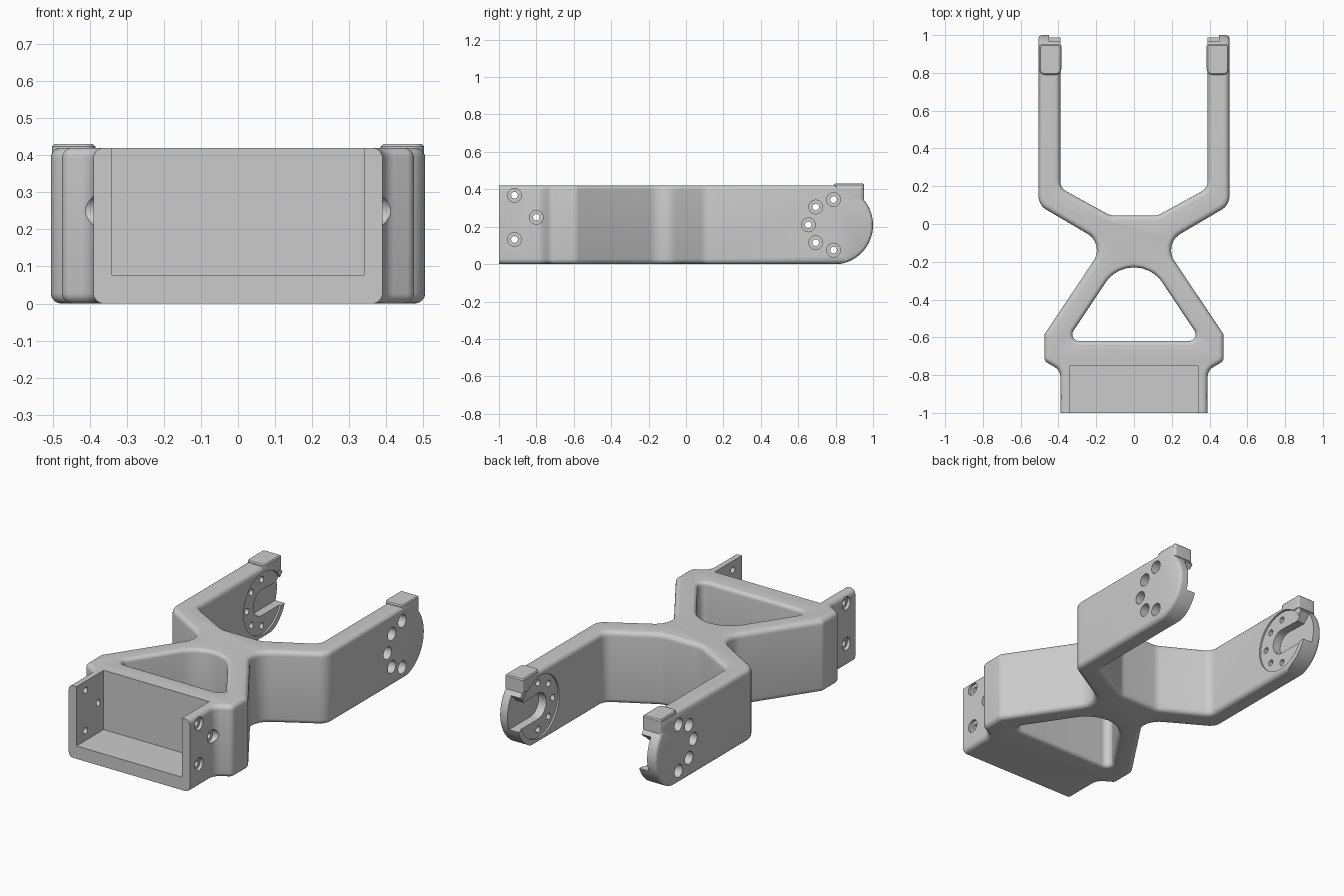
import bpy
import bmesh
import math
from mathutils import Vector

if "Cube" in bpy.data.objects:
    bpy.data.objects.remove(bpy.data.objects["Cube"])

grey = bpy.data.materials.new("plain_grey")
grey.diffuse_color = (0.6, 0.6, 0.6, 1)
grey.use_nodes = True
grey.node_tree.nodes["Principled BSDF"].inputs["Base Color"].default_value = grey.diffuse_color

H = 0.42                # frame height
HUB_Y, HUB_Z = 0.789, 0.21


def fillet(pts, steps=8):
    """Round the corners of a closed (x, y, radius) outline."""
    out = []
    for i, (x, y, r) in enumerate(pts):
        p = Vector((x, y))
        if r == 0:
            out.append(p)
            continue
        a = (Vector(pts[i - 1][:2]) - p).normalized()
        b = (Vector(pts[(i + 1) % len(pts)][:2]) - p).normalized()
        h = a.angle(b) / 2
        t = r / math.tan(h)
        c = p + (a + b).normalized() * (r / math.sin(h))
        v0, v1 = p + a * t - c, p + b * t - c
        for k in range(steps + 1):
            s = k / steps
            out.append(c + (v0 * (1 - s) + v1 * s).normalized() * r)
    return out


def mirrored(half):
    return half + [(-x, y, r) for x, y, r in reversed(half)]


def offset(pts, d):
    """Move a counter-clockwise outline inward by d."""
    out = []
    for i, p in enumerate(pts):
        e0 = (p - pts[i - 1]).normalized()
        e1 = (pts[(i + 1) % len(pts)] - p).normalized()
        n0, n1 = Vector((-e0.y, e0.x)), Vector((-e1.y, e1.x))
        out.append(p + (n0 + n1) * (d / (1 + n0.dot(n1))))
    return out


def loft(name, pts, levels, axis="Z"):
    """Stack offset copies of an outline: levels are (height, inset)."""
    bm = bmesh.new()
    rings = []
    for h, d in levels:
        ring = []
        for p in offset(pts, d):
            co = (p.x, p.y, h) if axis == "Z" else (h, p.x, p.y)
            ring.append(bm.verts.new(co))
        rings.append(ring)
    n = len(pts)
    for a, b in zip(rings, rings[1:]):
        for i in range(n):
            j = (i + 1) % n
            bm.faces.new((a[i], a[j], b[j], b[i]))
    bm.faces.new(rings[0][::-1])
    bm.faces.new(rings[-1])
    bmesh.ops.recalc_face_normals(bm, faces=bm.faces)
    me = bpy.data.meshes.new(name)
    bm.to_mesh(me)
    bm.free()
    me.materials.append(grey)
    ob = bpy.data.objects.new(name, me)
    bpy.context.collection.objects.link(ob)
    return ob


def rounded(lo, hi, r, sign=1, steps=5):
    """Levels for a solid with rounded rims."""
    q = [(r * (1 - math.cos(a)), sign * r * (1 - math.sin(a)))
         for a in (math.pi / 2 * k / steps for k in range(steps + 1))]
    return [(lo + z, d) for z, d in q] + [(hi - z, d) for z, d in reversed(q)]


def combine(ob, tool, operation="DIFFERENCE"):
    m = ob.modifiers.new("cut", "BOOLEAN")
    m.operation, m.object, m.solver = operation, tool, "EXACT"
    bpy.context.view_layer.objects.active = ob
    bpy.ops.object.modifier_apply(modifier=m.name)
    bpy.data.objects.remove(tool)


def rod(y, z, r, x0, x1, n=24):
    """Round cutter along x."""
    pts = [Vector((y + r * math.cos(2 * math.pi * k / n),
                   z + r * math.sin(2 * math.pi * k / n))) for k in range(n)]
    return loft("rod_cutter", pts, [(x0, 0), (x1, 0)], "X")


# Fork frame: plan outline, right half from the front to the arm tip and back
plan = fillet(mirrored([
    (0.39, -1.1, 0), (0.39, -0.775, 0.06), (0.475, -0.725, 0.035),
    (0.475, -0.585, 0.035), (0.154, -0.106, 0.1), (0.505, 0.10, 0.08),
    (0.505, 1.1, 0), (0.39, 1.1, 0), (0.39, 0.19, 0.06), (0.125, 0.045, 0.08)]))
frame = loft("fork_frame", plan, rounded(0, H, 0.028))

# Side profile trims the front square and the arm tips round
arc = [Vector((HUB_Y + 0.211 * math.cos(a), HUB_Z - 0.001 + 0.211 * math.sin(a)))
       for a in (math.radians(-90 + 131 * k / 28) for k in range(29))]
side = [Vector((-1, -0.002))] + arc + [
    Vector((0.948, 0.36)), Vector((0.948, 0.47)), Vector((-1, 0.47))]
combine(frame, loft("side_trim", side, rounded(-0.507, 0.507, 0.022), "X"), "INTERSECT")

# Triangular window with rounded rims
window = fillet([(-0.357, -0.62, 0.035), (0.357, -0.62, 0.035), (0, -0.085, 0.18)], 12)
flare = rounded(0, H, 0.022, -1)
rim = flare[0][1]
combine(frame, loft("window_cutter", window, [(-0.02, rim)] + flare + [(H + 0.02, rim)]))

# Tray, open at the front and top
tray = [Vector(p) for p in ((-0.34, -1.1), (0.34, -1.1), (0.34, -0.75), (-0.34, -0.75))]
combine(frame, loft("tray_cutter", tray, [(0.075, 0), (0.6, 0)]))

# Axle slot outline in the inner face of each arm tip
slot = [Vector((1.1, 0.33)), Vector((0.97, 0.33)), Vector((0.92, 0.28))]
slot += [Vector((HUB_Y + 0.075 * math.cos(a), HUB_Z + 0.075 * math.sin(a)))
         for a in (math.radians(90 + 15 * k) for k in range(13))]
slot += [Vector((1.1, HUB_Z - 0.075))]

cap_plan = [(0.385, 0.79, 0.03), (0.502, 0.79, 0.03), (0.502, 0.951, 0.012), (0.385, 0.951, 0.008)]

for s in (1, -1):
    # Raised cap over the arm tip
    pts = fillet([(s * x, y, r) for x, y, r in cap_plan][::s], 5)
    combine(frame, loft("end_cap", pts, [(0.35, 0), (0.424, 0), (0.43, 0.006)]), "UNION")

    # Shallow hub disc and axle slot
    combine(frame, rod(HUB_Y, HUB_Z, 0.18, s * 0.37, s * 0.4, 48))
    combine(frame, loft("slot_cutter", slot, [(s * 0.37, 0), (s * 0.45, 0)], "X"))

    # Counterbored bolt holes around the hub
    for k in range(5):
        a = math.radians(90 + 45 * k)
        y, z = HUB_Y + 0.135 * math.cos(a), HUB_Z + 0.135 * math.sin(a)
        combine(frame, rod(y, z, 0.018, s * 0.36, s * 0.46))
        combine(frame, rod(y, z, 0.037, s * 0.43, s * 0.6))

    # Counterbored screw holes through the tray sides
    for y, z in ((-0.917, 0.368), (-0.917, 0.132), (-0.80, 0.25)):
        combine(frame, rod(y, z, 0.018, s * 0.32, s * 0.38))
        combine(frame, rod(y, z, 0.037, s * 0.372, s * 0.6))

bpy.ops.object.select_all(action="DESELECT")
frame.select_set(True)
bpy.context.view_layer.objects.active = frame
bpy.ops.object.shade_smooth_by_angle(angle=math.radians(30))
